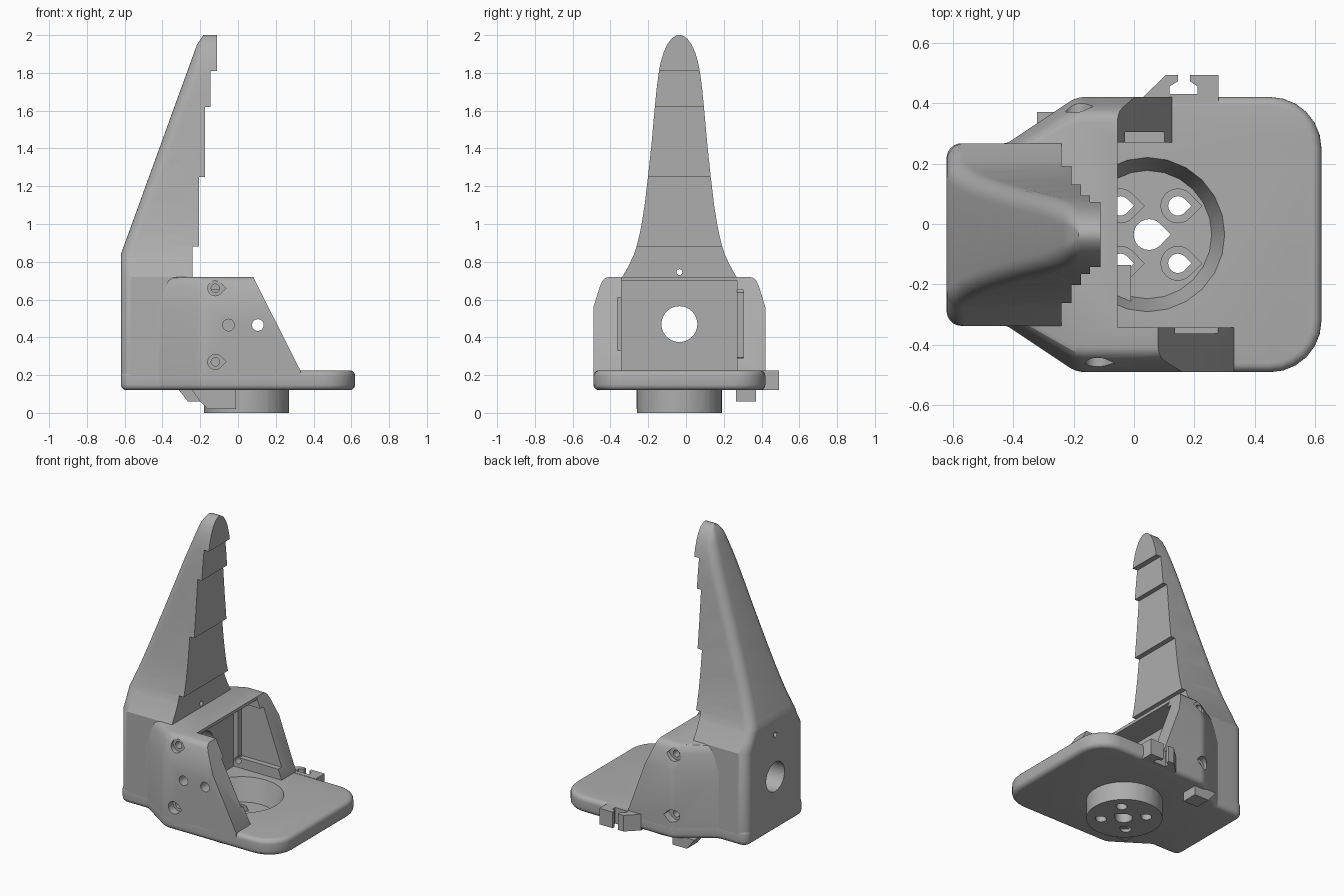
import bpy, bmesh
from math import pi, cos, sin
from mathutils import Vector, Matrix

if "Cube" in bpy.data.objects:
    bpy.data.objects.remove(bpy.data.objects["Cube"])

CY = -0.035          # centre line of the body in y
SX = 0.045           # centre of the round socket in x

grey = bpy.data.materials.new("plain_grey")
grey.use_nodes = True
grey.diffuse_color = (0.42, 0.42, 0.42, 1)
grey.node_tree.nodes["Principled BSDF"].inputs["Base Color"].default_value = grey.diffuse_color


def new_object(name, bm):
    bmesh.ops.recalc_face_normals(bm, faces=bm.faces)
    mesh = bpy.data.meshes.new(name)
    bm.to_mesh(mesh)
    bm.free()
    mesh.materials.append(grey)
    obj = bpy.data.objects.new(name, mesh)
    bpy.context.collection.objects.link(obj)
    return obj


def loft(name, rings):
    """Skin closed rings of equal length and cap both ends."""
    bm = bmesh.new()
    rows = [[bm.verts.new(p) for p in ring] for ring in rings]
    n = len(rows[0])
    for a, b in zip(rows, rows[1:]):
        for i in range(n):
            j = (i + 1) % n
            bm.faces.new((a[i], a[j], b[j], b[i]))
    bm.faces.new(rows[0][::-1])
    bm.faces.new(rows[-1])
    return new_object(name, bm)


def prism(name, outline, axis, lo, hi):
    """Extrude a 2D outline along an axis."""
    place = {"x": lambda u, v, w: (w, u, v),
             "y": lambda u, v, w: (u, w, v),
             "z": lambda u, v, w: (u, v, w)}[axis]
    return loft(name, [[place(u, v, w) for u, v in outline] for w in (lo, hi)])


def box(name, x0, x1, y0, y1, z0, z1):
    return prism(name, [(x0, y0), (x1, y0), (x1, y1), (x0, y1)], "z", z0, z1)


def circle(u, v, r, n=28):
    return [(u + r * cos(2 * pi * i / n), v + r * sin(2 * pi * i / n)) for i in range(n)]


def teardrop(u, v, r):
    arc = [pi / 4 + 1.5 * pi * i / 18 for i in range(19)]
    return [(u + r * cos(a), v + r * sin(a)) for a in arc] + [(u + 1.41 * r, v)]


def rounded(corners, steps=6):
    """Round each (x, y, radius) corner of an outline with a curve."""
    pts = []
    for i, (x, y, r) in enumerate(corners):
        p = Vector((x, y))
        a = (Vector(corners[i - 1][:2]) - p).normalized()
        b = (Vector(corners[(i + 1) % len(corners)][:2]) - p).normalized()
        if r == 0:
            pts.append((x, y))
            continue
        half = a.angle(b) / 2
        mid = (a + b).normalized()
        t = r * cos(half) / sin(half)
        c = p + mid * r / sin(half)
        s, e = p + a * t - c, p + b * t - c
        sweep = s.angle_signed(e)
        for k in range(steps + 1):
            pts.append(tuple(c + Matrix.Rotation(-sweep * k / steps, 2) @ s))
    return pts


def rod(name, a, b, r):
    a, b = Vector(a), Vector(b)
    bm = bmesh.new()
    bmesh.ops.create_cone(bm, cap_ends=True, segments=14, radius1=r, radius2=r, depth=(b - a).length)
    turn = (b - a).to_track_quat("Z", "Y").to_matrix().to_4x4()
    bm.transform(Matrix.Translation((a + b) / 2) @ turn)
    return new_object(name, bm)


def bake(obj):
    graph = bpy.context.evaluated_depsgraph_get()
    mesh = bpy.data.meshes.new_from_object(obj.evaluated_get(graph))
    obj.modifiers.clear()
    obj.data = mesh


def cut(obj, cutters):
    for c in cutters:
        m = obj.modifiers.new("cut", "BOOLEAN")
        m.operation, m.solver, m.object = "DIFFERENCE", "EXACT", c
        c.hide_render = True
    bake(obj)


# base plate with rounded rim and a tapered neck toward the back block
plan = rounded([(-0.62, CY - 0.302, 0.05), (-0.42, CY - 0.302, 0.03), (-0.19, -0.49, 0.1),
                (0.62, -0.49, 0.17), (0.62, 0.42, 0.17), (-0.19, 0.42, 0.1),
                (-0.42, CY + 0.302, 0.03), (-0.62, CY + 0.302, 0.05)])
base = prism("base_plate", plan, "z", 0.12, 0.225)
bev = base.modifiers.new("rim", "BEVEL")
bev.width, bev.segments, bev.limit_method, bev.angle_limit = 0.045, 5, "ANGLE", 1.2
bake(base)

# housing that carries the two side walls
hplan = rounded([(-0.5, CY - 0.29, 0), (-0.42, CY - 0.302, 0.03), (-0.19, -0.49, 0.1), (0.45, -0.49, 0),
                 (0.45, 0.42, 0), (-0.19, 0.42, 0.1), (-0.42, CY + 0.302, 0.03), (-0.5, CY + 0.29, 0)])
levels = [(0.16, 1), (0.56, 1), (0.67, 0.925), (0.7, 0.895), (0.715, 0.86), (0.72, 0.82)]
housing = loft("side_housing", [[(x, CY + (y - CY) * s, z) for x, y in hplan] for z, s in levels])

# tall finger: (height, front x, half width), with steps on the front
shape = [(0.15, -0.24, 0.302), (0.72, -0.24, 0.302), (0.78, -0.24, 0.268), (0.84, -0.24, 0.24),
         (0.88, -0.24, 0.227), (0.88, -0.207, 0.227), (0.94, -0.207, 0.212), (1.0, -0.207, 0.2),
         (1.1, -0.207, 0.184), (1.25, -0.207, 0.166), (1.25, -0.175, 0.166), (1.43, -0.175, 0.147),
         (1.62, -0.175, 0.13), (1.62, -0.145, 0.13), (1.72, -0.145, 0.12), (1.81, -0.145, 0.108),
         (1.81, -0.11, 0.108), (1.86, -0.11, 0.098), (1.91, -0.11, 0.083), (1.95, -0.11, 0.065),
         (1.98, -0.11, 0.043), (1.995, -0.11, 0.022), (2.0, -0.11, 0.008)]


def finger_ring(z, front, hw):
    back = -0.62 + max(0, z - 0.84) * 0.363 + max(0, z - 1.95) * 0.3
    r = min(0.06, hw * 0.6)
    arc = [(r * (1 - sin(a)), r * (1 - cos(a))) for a in [pi / 2 * k / 6 for k in range(7)]]
    left = [(back + dx, CY + hw - dy, z) for dx, dy in arc]
    right = [(back + dx, CY - hw + dy, z) for dx, dy in arc[::-1]]
    return [(front, CY - hw, z), (front, CY + hw, z)] + left + right


shape.insert(3, (0.839, -0.24, 0.2405))
finger = loft("finger", [finger_ring(*s) for s in shape])

# socket under the base, with a small ramp and a corner nub
socket = prism("socket", circle(SX, CY, 0.225, 48), "z", 0, 0.13)
prism("socket_ramp", [(-0.25, 0.13), (-0.2, 0.06), (-0.16, 0.02), (-0.01, 0.02), (-0.01, 0.13)],
      "y", CY - 0.228, CY - 0.1)
prism("corner_nub", [(-0.32, 0.13), (-0.265, 0.06), (-0.16, 0.06), (-0.16, 0.13)], "y", 0.265, 0.37)

# cable clip on the back edge
prism("cable_clip", [(0.03, 0.4), (0.03, 0.42), (0.105, 0.492), (0.145, 0.492), (0.145, 0.472),
                     (0.118, 0.455), (0.118, 0.43), (0.21, 0.43), (0.21, 0.455), (0.185, 0.472),
                     (0.185, 0.492), (0.28, 0.492), (0.28, 0.4)], "z", 0.12, 0.225)

# cutters for the housing: cavity, open top, sloped wall fronts, pockets
shell = [box("c", -0.22, 1, -0.342, 0.27, 0.1, 0.7), box("c", -0.055, 1, -0.342, 0.27, 0.1, 1),
         prism("c", [(0.08, 0.72), (0.33, 0.225), (0.33, 0), (1, 0), (1, 1), (-0.061, 1)], "y", -1, CY),
         prism("c", [(-0.055, 0.72), (0.125, 0.225), (0.125, 0), (1, 0), (1, 1), (-0.157, 1)], "y", CY, 1),
         box("c", -0.15, 1, -0.362, -0.3, 0.33, 0.61), box("c", -0.19, 1, 0.2, 0.305, 0.29, 0.65)]
for z in (0.27, 0.66):
    for x, out, mid, inn in ((-0.12, -0.6, -0.44, -0.3), (-0.19, 0.5, 0.37, 0.2)):
        shell.append(prism("c", teardrop(x, z, 0.04), "y", min(out, mid), max(out, mid)))
        shell.append(prism("c", circle(x, z, 0.022), "y", min(out, inn), max(out, inn)))
for x in (-0.05, 0.105):
    shell.append(prism("c", circle(x, 0.465, 0.031), "y", -0.6, -0.3))

# cutters for the finger: large bore, cross holes, slanted cord holes
bore = prism("c", circle(CY, 0.47, 0.095, 40), "x", -1, 0)
cord = [rod("c", (-0.8, CY, 0.745), (0, CY, 0.745), 0.016)]
for i in range(5):
    x, z = -0.47 + 0.064 * i, 0.965 + 0.179 * i
    cord.append(rod("c", (x, -0.6, z), (x, 0.6, z), 0.016))
for x, z in ((-0.59, 0.92), (-0.52, 1.11), (-0.455, 1.295), (-0.325, 1.65), (-0.265, 1.81)):
    cord.append(rod("c", (x - 0.188, CY, z + 0.068), (x + 0.564, CY, z - 0.204), 0.015))

# cutters for the socket: tapered recess and five drop-shaped holes
recess = loft("c", [[(x, y, z) for x, y in circle(SX, CY, r, 24)] for z, r in ((0.08, 0.212), (0.235, 0.258))])
holes = [recess, prism("c", teardrop(0.05, CY, 0.051), "z", -0.1, 0.3)]
for dx in (-0.095, 0.095):
    for dy in (-0.095, 0.095):
        holes.append(prism("c", teardrop(0.05 + dx, CY + dy, 0.032), "z", -0.1, 0.3))
        holes.append(prism("c", teardrop(0.05 + dx, CY + dy, 0.056), "z", 0.045, 0.3))

cut(housing, shell + [bore])
cut(finger, cord + [bore])
cut(base, [recess])
cut(socket, holes)
for c in set(shell + cord + holes + [bore]):
    bpy.data.objects.remove(c)

# smooth rounded areas, keep sharp edges
bpy.ops.object.select_all(action="DESELECT")
for obj in bpy.context.collection.objects:
    if obj.type == "MESH":
        obj.select_set(True)
        bpy.context.view_layer.objects.active = obj
bpy.ops.object.shade_smooth_by_angle(angle=0.5)
